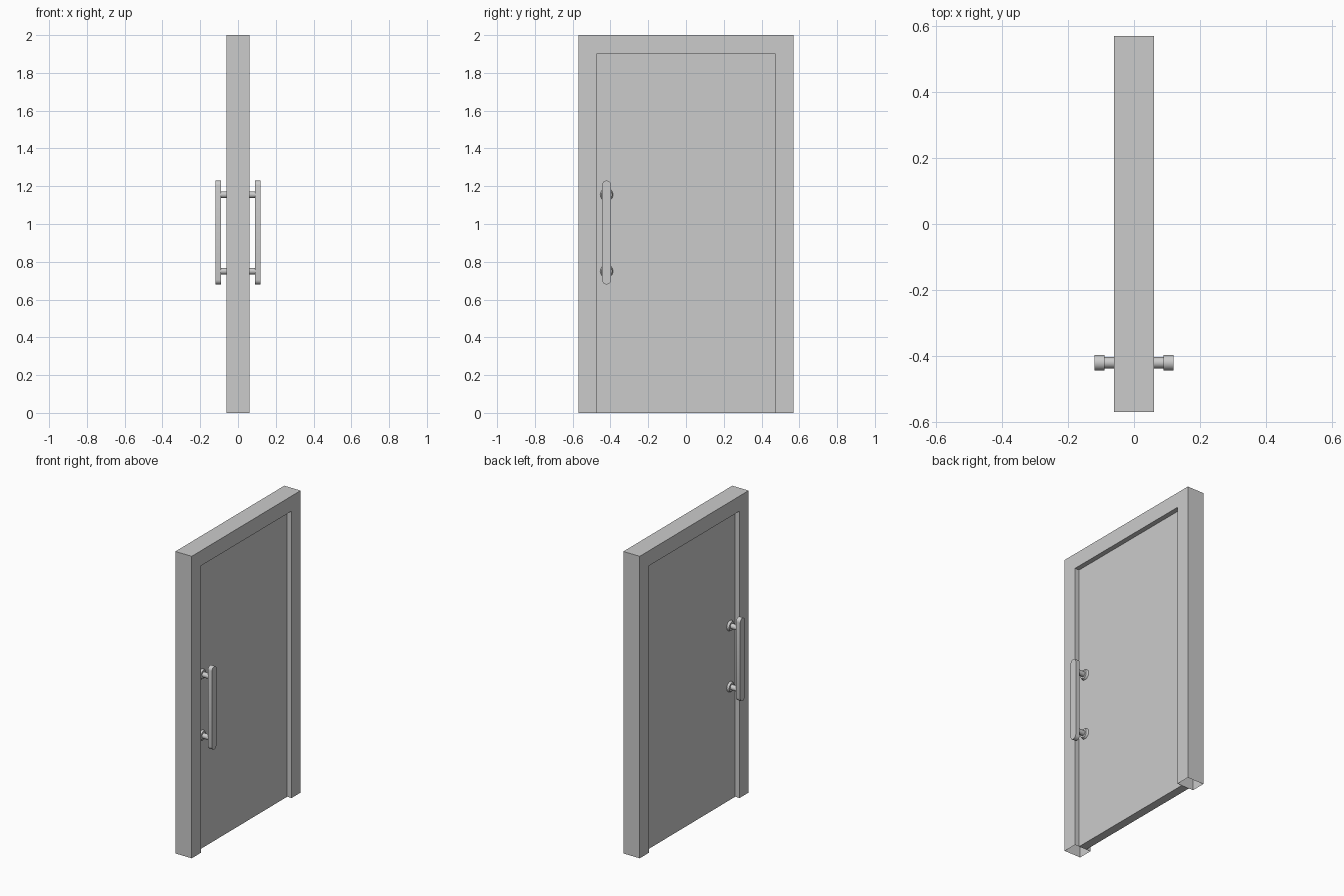
import bpy, bmesh, math
from mathutils import Matrix

if "Cube" in bpy.data.objects:
    bpy.data.objects.remove(bpy.data.objects["Cube"], do_unlink=True)

grey = bpy.data.materials.new("plain grey")
grey.use_nodes = True
colour = (0.6, 0.6, 0.6, 1)
grey.diffuse_color = colour
grey.node_tree.nodes["Principled BSDF"].inputs["Base Color"].default_value = colour


def add_object(name, bm, smooth=False):
    bmesh.ops.recalc_face_normals(bm, faces=bm.faces)
    mesh = bpy.data.meshes.new(name)
    bm.to_mesh(mesh)
    bm.free()
    mesh.materials.append(grey)
    obj = bpy.data.objects.new(name, mesh)
    bpy.context.collection.objects.link(obj)
    if smooth:
        bpy.ops.object.select_all(action="DESELECT")
        bpy.context.view_layer.objects.active = obj
        obj.select_set(True)
        bpy.ops.object.shade_smooth_by_angle(angle=math.radians(40))
    return obj


def extrude_profile(points, x0, x1):
    """Sweep a (y, z) outline along x."""
    bm = bmesh.new()
    face = bm.faces.new([bm.verts.new((x0, y, z)) for y, z in points])
    swept = bmesh.ops.extrude_face_region(bm, geom=[face])["geom"]
    verts = [v for v in swept if isinstance(v, bmesh.types.BMVert)]
    bmesh.ops.translate(bm, verts=verts, vec=(x1 - x0, 0, 0))
    return bm


def rod(name, x0, x1, y, z, r0, r1):
    """Round part along x, narrowing from r0 to r1."""
    bm = bmesh.new()
    place = Matrix.Translation(((x0 + x1) / 2, y, z)) @ Matrix.Rotation(math.pi / 2, 4, "Y")
    # a cone's first radius sits at its low end, which this turn sends to -x
    bmesh.ops.create_cone(bm, cap_ends=True, segments=24, radius1=r0, radius2=r1,
                          depth=abs(x1 - x0), matrix=place)
    return add_object(name, bm, True)


half_w, half_d, height = 0.57, 0.06, 2.0
open_w, open_h = 0.475, 1.9
panel_d = 0.028

# Frame: two jambs and a head, with open feet
outline = [(-half_w, 0), (-half_w, height), (half_w, height), (half_w, 0),
           (open_w, 0), (open_w, open_h), (-open_w, open_h), (-open_w, 0)]
bm = extrude_profile(outline, -half_d, half_d)
feet = [f for f in bm.faces if all(v.co.z < 0.001 for v in f.verts)]
bmesh.ops.recalc_face_normals(bm, faces=bm.faces)
bmesh.ops.delete(bm, geom=feet, context="FACES")
add_object("door_frame", bm)

# Door leaf
leaf = [(-open_w, 0), (-open_w, open_h), (open_w, open_h), (open_w, 0)]
add_object("door_leaf", extrude_profile(leaf, -panel_d, panel_d))

# Pull handles on both faces
grip_y, grip_r, low, high = -0.42, 0.024, 0.68, 1.23
ends = []
for centre, start in ((high - grip_r, 0), (low + grip_r, math.pi)):
    for i in range(9):
        a = start + math.pi * i / 8
        ends.append((grip_y + grip_r * math.cos(a), centre + grip_r * math.sin(a)))

for side, s in (("left", 1), ("right", -1)):
    x_in, x_out = sorted((s * 0.09, s * 0.12))
    add_object(f"{side}_handle_bar", extrude_profile(ends, x_in, x_out), True)
    for level, z in (("lower", 0.75), ("upper", 1.155)):
        a, b = sorted((s * panel_d, s * 0.095))
        rod(f"{side}_{level}_post", a, b, grip_y, z, 0.017, 0.017)
        a, b = sorted((s * panel_d, s * 0.042))
        radii = (0.034, 0.028) if s > 0 else (0.028, 0.034)
        rod(f"{side}_{level}_rosette", a, b, grip_y, z, *radii)
